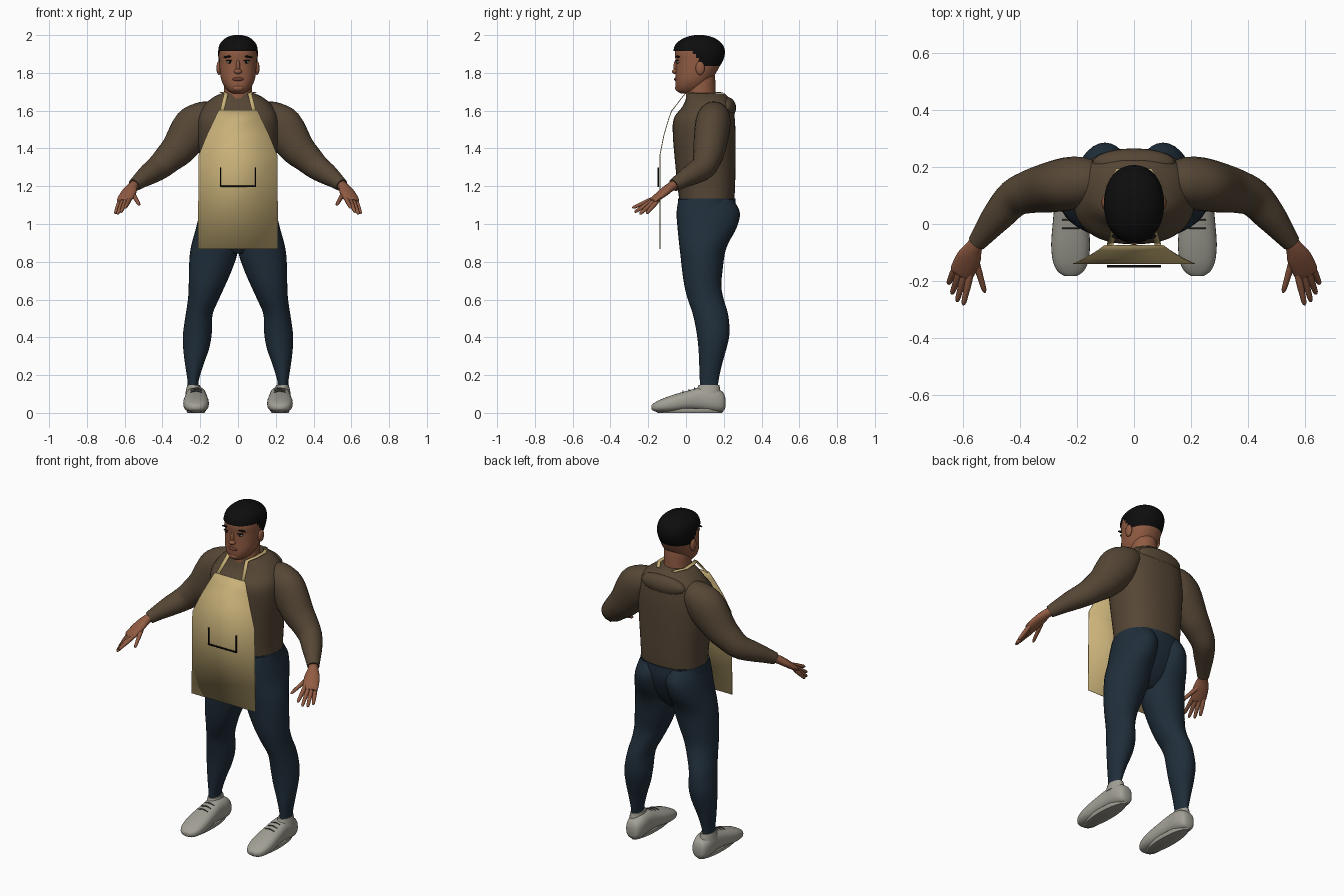
import bpy, bmesh, math
from mathutils import Vector


def mat(name, r, g, b):
    m = bpy.data.materials.new(name)
    m.diffuse_color = (r, g, b, 1)
    return m


SKIN = mat("brown_skin", .28, .105, .055)
LIPS = mat("lip_brown", .16, .05, .035)
HAIR = mat("black", .004, .004, .004)
EYE = mat("eye_white", .45, .40, .36)
SHIRT = mat("brown_knit", .092, .062, .036)
DENIM = mat("navy_cloth", .014, .027, .042)
TAN = mat("tan_canvas", .58, .44, .19)
GREY = mat("shoe_grey", .36, .35, .30)
LACE = mat("lace_grey", .06, .06, .055)


def finish(name, bm, material, angle=50):
    bmesh.ops.recalc_face_normals(bm, faces=bm.faces)
    me = bpy.data.meshes.new(name)
    bm.to_mesh(me)
    bm.free()
    me.materials.append(material)
    ob = bpy.data.objects.new(name, me)
    bpy.context.collection.objects.link(ob)
    bpy.ops.object.select_all(action='DESELECT')
    ob.select_set(True)
    bpy.context.view_layer.objects.active = ob
    bpy.ops.object.shade_smooth_by_angle(angle=math.radians(angle))
    return ob


def refine(rows, k):
    """Catmull-Rom interpolation of station rows."""
    out = []
    for i in range(len(rows) - 1):
        a, b, c, d = (rows[max(i - 1, 0)], rows[i], rows[i + 1],
                      rows[min(i + 2, len(rows) - 1)])
        for j in range(k):
            t = j / k
            out.append([.5 * (2 * q + (r - p) * t + (2 * p - 5 * q + 4 * r - s) * t * t
                              + (3 * q - p - 3 * r + s) * t ** 3)
                        for p, q, r, s in zip(a, b, c, d)])
    return out + [list(rows[-1])]


def skin_rings(rings):
    bm = bmesh.new()
    vs = [[bm.verts.new(p) for p in ring] for ring in rings]
    n = len(vs[0])
    for a, b in zip(vs, vs[1:]):
        for i in range(n):
            bm.faces.new((a[i], a[(i + 1) % n], b[(i + 1) % n], b[i]))
    bm.faces.new(vs[0])
    bm.faces.new(vs[-1])
    return bm


def oval(n, e):
    for i in range(n):
        c, s = math.cos(math.tau * i / n), math.sin(math.tau * i / n)
        yield (math.copysign(abs(c) ** (2 / e), c), math.copysign(abs(s) ** (2 / e), s))


def loft(rows, n=32, k=4, e=2.0):
    """Horizontal rings from (z, x_min, x_max, y_front, y_back)."""
    return skin_rings([[((a + b) / 2 + (b - a) / 2 * u, (f + g) / 2 + (g - f) / 2 * v, z)
                        for u, v in oval(n, e)] for z, a, b, f, g in refine(rows, k)])


def even(rows):
    return [(z, -w, w, f, b) for z, w, f, b in rows]


def tube(rows, n=16, k=4):
    """Rings along a path of (x, y, z, radius_sideways, radius_up)."""
    st = refine(rows, k)
    pts = [Vector(r[:3]) for r in st]
    rings = []
    for i, r in enumerate(st):
        d = (pts[min(i + 1, len(pts) - 1)] - pts[max(i - 1, 0)]).normalized()
        side = Vector((0, 0, 1)).cross(d).normalized()
        up = d.cross(side)
        rings.append([pts[i] + side * u * r[3] + up * v * r[4] for u, v in oval(n, 2)])
    return skin_rings(rings)


def blob(name, loc, size, material, rot=0):
    bm = bmesh.new()
    bmesh.ops.create_uvsphere(bm, u_segments=20, v_segments=12, radius=1)
    ob = finish(name, bm, material, 80)
    ob.location, ob.scale, ob.rotation_euler = loc, size, (0, rot, 0)
    return ob


# Torso with neckline, and the raised yoke on the upper back
finish("sweater_body", loft(even([
    (1.125, .188, -.035, .255), (1.2, .19, -.045, .26), (1.35, .203, -.06, .262),
    (1.48, .213, -.07, .262), (1.56, .21, -.064, .258), (1.62, .185, -.02, .25),
    (1.665, .14, .0, .228), (1.692, .088, .006, .205)]), n=48, e=2.4), SHIRT)
blob("back_yoke", (0, .215, 1.615), (.145, .05, .058), SHIRT)

# Hips between the legs
finish("trouser_hips", loft(even([
    (1.135, .19, -.042, .262), (1.06, .2, -.045, .262), (.98, .205, -.04, .235),
    (.9, .17, -.02, .19), (.845, .06, .02, .14)]), n=40, e=2.3), DENIM)

# Neck, head and hair
finish("neck", loft(even([(1.6, .085, .0, .17), (1.68, .076, .0, .158),
                          (1.76, .074, .01, .155), (1.8, .07, .02, .15)])), SKIN)
finish("head", loft(even([
    (1.692, .03, -.03, .05), (1.705, .052, -.047, .08), (1.73, .073, -.055, .11),
    (1.765, .089, -.056, .135), (1.81, .096, -.055, .165), (1.86, .099, -.055, .188),
    (1.91, .099, -.058, .195), (1.95, .086, -.04, .175), (1.98, .05, .0, .13)]),
    n=40, e=2.2), SKIN)
hair = loft(even([
    (1.825, .098, -.058, .172), (1.87, .103, -.062, .198), (1.915, .105, -.067, .206),
    (1.955, .095, -.052, .19), (1.985, .065, -.01, .15), (1.998, .03, .035, .105),
    (2.0, .008, .06, .08)]), n=56, k=6, e=2.15)


def below_hairline(f):
    c = f.calc_center_median()
    t = min(max((c.y - .035) / .05, 0), 1)
    return c.z < 1.912 - .075 * t


bmesh.ops.delete(hair, geom=[f for f in hair.faces if below_hairline(f)], context='FACES')
finish("hair", hair, HAIR)

# Face
blob("nose_bridge", (0, -.052, 1.835), (.011, .014, .035), SKIN)
blob("nose_tip", (0, -.056, 1.807), (.021, .018, .014), SKIN)
blob("lips", (0, -.052, 1.767), (.03, .011, .010), LIPS)
blob("chin", (0, -.042, 1.72), (.032, .016, .018), SKIN)

for s, side in ((-1, "left"), (1, "right")):
    blob(side + "_eye", (s * .043, -.042, 1.857), (.018, .008, .007), EYE)
    blob(side + "_iris", (s * .043, -.0475, 1.857), (.0075, .004, .0065), HAIR)
    blob(side + "_eyelid", (s * .043, -.044, 1.865), (.021, .009, .0035), HAIR)
    blob(side + "_brow", (s * .05, -.042, 1.886), (.029, .011, .005), HAIR, s * .12)
    blob(side + "_ear", (s * .101, .075, 1.825), (.013, .024, .036), SKIN)

    # Sleeve from shoulder to wrist
    sleeve = [(.13, .15, 1.58, .07, .07), (.18, .147, 1.56, .088, .092),
              (.235, .14, 1.51, .093, .113), (.31, .125, 1.405, .086, .095),
              (.365, .113, 1.35, .076, .08), (.42, .09, 1.3, .066, .068),
              (.475, .03, 1.262, .056, .056), (.515, -.02, 1.233, .044, .044),
              (.55, -.065, 1.205, .033, .034)]
    finish(side + "_sleeve", tube([(s * x, *r) for x, *r in sleeve], 24), SHIRT)

    # Hand: palm, four fingers, thumb
    palm = [(.535, -.045, 1.215, .026, .026), (.558, -.078, 1.198, .029, .024),
            (.578, -.118, 1.168, .043, .022), (.602, -.168, 1.128, .043, .016),
            (.608, -.18, 1.12, .034, .010)]
    finish(side + "_palm", tube([(s * x, *r) for x, *r in palm]), SKIN)
    fingers = {"index": ((.572, -.17, 1.135), (.598, -.284, 1.085)),
               "middle": ((.592, -.172, 1.128), (.62, -.272, 1.062)),
               "ring": ((.61, -.168, 1.122), (.638, -.245, 1.052)),
               "little": ((.626, -.155, 1.118), (.65, -.21, 1.055)),
               "thumb": ((.562, -.105, 1.17), (.522, -.24, 1.1))}
    for name, (a, b) in fingers.items():
        a, b = Vector(a), Vector(b)
        rows = []
        for t, r in ((-.15, .011), (.3, .0125), (.65, .0105), (.92, .0085), (1, .003)):
            p = a.lerp(b, t)
            rows.append((s * p.x, p.y, p.z, r, r))
        finish(f"{side}_{name}_finger", tube(rows, 10, 2), SKIN)

    # Trouser leg
    leg = [(1.13, .005, .185, -.04, .25), (1.06, -.002, .203, -.05, .285),
           (.98, -.002, .222, -.045, .268), (.9, 0, .244, -.037, .225),
           (.84, .004, .255, -.03, .205), (.75, .035, .26, -.02, .193),
           (.67, .07, .261, -.008, .187), (.6, .102, .265, .01, .2),
           (.52, .135, .277, .037, .223), (.42, .139, .291, .057, .23),
           (.34, .153, .29, .066, .214), (.255, .183, .28, .07, .19),
           (.17, .208, .267, .073, .172), (.135, .208, .267, .073, .17)]
    finish(side + "_trouser_leg",
           loft([(z, *sorted((s * a, s * b)), f, g) for z, a, b, f, g in leg]), DENIM)

    # Shoe: rings along its length (y, bottom, top, half width)
    shoe = [(.208, .03, .08, .022), (.195, .008, .11, .042), (.15, .004, .135, .055),
            (.08, .012, .137, .056), (.01, .014, .118, .062), (-.07, .004, .095, .068),
            (-.13, .004, .073, .062), (-.165, .008, .055, .046), (-.182, .018, .042, .022)]
    rings = [[(s * .222 + w * u, y, (a + b) / 2 + (b - a) / 2 * v) for u, v in oval(28, 2.5)]
             for y, a, b, w in refine(shoe, 4)]
    finish(side + "_shoe", skin_rings(rings), GREY)
    finish(side + "_shoe_collar", loft([
        (.10, s * .235 - .044, s * .235 + .044, .05, .185),
        (.13, s * .235 - .038, s * .235 + .038, .06, .18),
        (.148, s * .235 - .034, s * .235 + .034, .066, .176)], 24), GREY)
    sole = [(.0, .045, -.15, .19), (.012, .052, -.165, .2), (.022, .05, -.16, .2)]
    finish(side + "_sole", loft([(z, s * .222 - w, s * .222 + w, f, b)
                                 for z, w, f, b in sole], 28, 1), GREY)
    for i in range(3):
        y, z = .045 - .03 * i, .131 - .0075 * i
        lace = [(s * .222 - .03, y, z - .008, .003, .003), (s * .222, y, z, .003, .003),
                (s * .222 + .03, y, z - .008, .003, .003)]
        finish(f"{side}_lace_{i + 1}", tube(lace, 6, 3), LACE)


# Apron: upright skirt and a bib that leans back to the chest
def sheet(name, rows, material, thick):
    """Strip through rows of (left point, right point)."""
    bm = bmesh.new()
    vs = [[bm.verts.new(p) for p in r] for r in rows]
    for a, b in zip(vs, vs[1:]):
        bm.faces.new((a[0], a[1], b[1], b[0]))
    ob = finish(name, bm, material, 20)
    mod = ob.modifiers.new("thickness", 'SOLIDIFY')
    mod.thickness, mod.offset = thick, 0
    return ob


sheet("apron", [((-w, y, z), (w, y, z)) for w, y, z in (
    (.213, -.138, .868), (.208, -.138, 1.365), (.165, -.117, 1.47),
    (.125, -.092, 1.555), (.102, -.075, 1.603))], TAN, .004)

for s, side in ((-1, "left"), (1, "right")):
    # Neck strap running over the collar to the nape
    path = [(.085, -.076, 1.598), (.062, -.005, 1.69), (.085, .05, 1.698),
            (.088, .13, 1.698), (.05, .195, 1.695)]
    sheet(side + "_strap", [((s * (x - .011), y, z), (s * (x + .011), y, z))
                            for x, y, z in path], TAN, .004)
    # Pocket outline sides
    sheet(side + "_pocket_edge", [((s * .092 - .003, -.148, z), (s * .092 + .003, -.148, z))
                                  for z in (1.2, 1.3)], HAIR, .008)
sheet("pocket_bottom_edge", [((-.095, -.148, z), (.095, -.148, z))
                             for z in (1.197, 1.203)], HAIR, .008)
